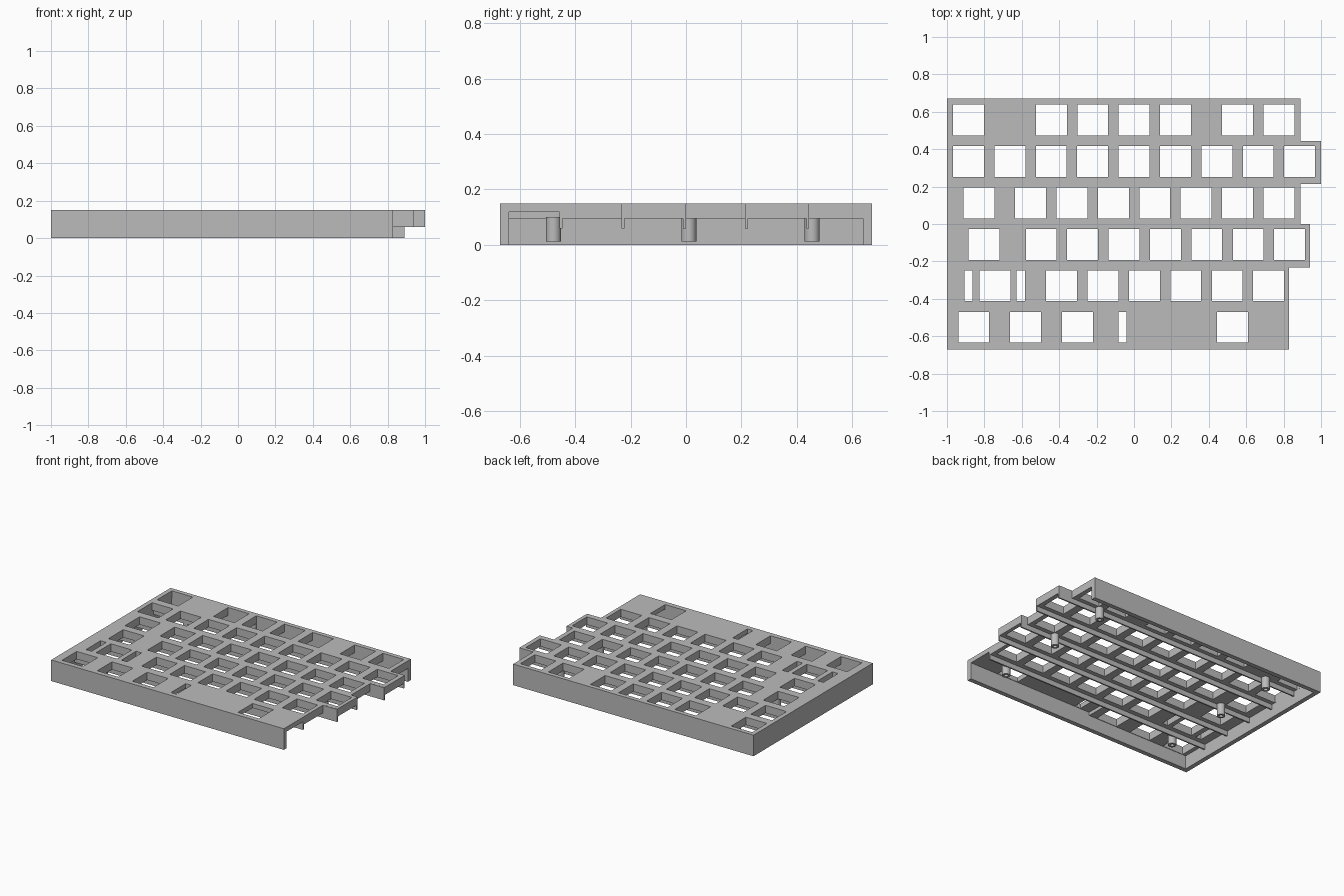
import bpy, bmesh, math
from mathutils import Matrix, Vector

default = bpy.data.objects.get("Cube")
if default:
    bpy.data.objects.remove(default, do_unlink=True)

grey = bpy.data.materials.new("plain_grey")
grey.use_nodes = True
colour = (0.5, 0.5, 0.5, 1)
grey.diffuse_color = colour
grey.node_tree.nodes["Principled BSDF"].inputs["Base Color"].default_value = colour

TOP, UNDER, POCKET, RIB = 0.15, 0.095, 0.118, 0.06
PITCH, HOLE = 0.2213, 0.165
LEFT, HALF_Y, WALL = -1.0, 0.67, 0.032


def make_object(name, bm):
    bmesh.ops.recalc_face_normals(bm, faces=bm.faces)
    mesh = bpy.data.meshes.new(name)
    bm.to_mesh(mesh)
    bm.free()
    mesh.materials.append(grey)
    obj = bpy.data.objects.new(name, mesh)
    bpy.context.collection.objects.link(obj)
    return obj


def add_box(bm, x0, x1, y0, y1, z0, z1):
    centre = Vector((x0 + x1, y0 + y1, z0 + z1)) / 2
    size = Matrix.Diagonal((x1 - x0, y1 - y0, z1 - z0, 1))
    bmesh.ops.create_cube(bm, size=1, matrix=Matrix.Translation(centre) @ size)


def cut(target, name, boxes):
    """Subtract a set of separate boxes and bake the result."""
    bm = bmesh.new()
    for b in boxes:
        add_box(bm, *b)
    cutter = make_object(name, bm)
    cutter.hide_render = True
    mod = target.modifiers.new(name, 'BOOLEAN')
    mod.operation, mod.solver, mod.object = 'DIFFERENCE', 'EXACT', cutter
    graph = bpy.context.evaluated_depsgraph_get()
    baked = bpy.data.meshes.new_from_object(target.evaluated_get(graph))
    target.modifiers.clear()
    target.data = baked
    bpy.data.objects.remove(cutter, do_unlink=True)


# Case body: stepped outline, extruded
steps = [(HALF_Y, 0.89), (0.444, 1.0), (0.22, 0.89), (0.0, 0.94), (-0.224, 0.83)]
ends = [y for y, _ in steps[1:]] + [-HALF_Y]
outline = [(LEFT, -HALF_Y), (LEFT, HALF_Y)]
for (y, x), y_end in zip(steps, ends):
    outline += [(x, y), (x, y_end)]
bm = bmesh.new()
base = bm.faces.new([bm.verts.new((x, y, 0)) for x, y in outline])
up = bmesh.ops.extrude_face_region(bm, geom=[base])
bmesh.ops.translate(bm, vec=(0, 0, TOP),
                    verts=[v for v in up["geom"] if isinstance(v, bmesh.types.BMVert)])
case = make_object("case_body", bm)

# Hollow underside, open on the right, with a deeper front pocket
inner = HALF_Y - WALL
cut(case, "cavity_cutter", [(LEFT + WALL, 1.2, -inner, inner, -0.2, UNDER)])
cut(case, "pocket_cutter", [(-0.16, 1.2, -inner, -0.456, 0.05, POCKET)])

# Switch openings: row centre, then (first x, count) runs
rows = [
    (0.556, [(-0.885, 1), (-0.442, 4), (0.553, 2)]),
    (0.335, [(-0.885, 9)]),
    (0.113, [(-0.828, 1), (-0.553, 7)]),
    (-0.109, [(-0.802, 1), (-0.496, 7)]),
    (-0.33, [(-0.744, 1), (-0.387, 6)]),
    (-0.552, [(-0.857, 1), (-0.58, 1), (-0.303, 1), (0.526, 1)]),
]
h = HOLE / 2
holes = []
for y, runs in rows:
    for first, count in runs:
        for i in range(count):
            x = first + i * PITCH
            holes.append((x - h, x + h, y - h, y + h, 0.01, 0.3))
# Narrow stabiliser slots
for x, y in [(-0.885, -0.33), (-0.606, -0.33), (-0.061, -0.552)]:
    holes.append((x - 0.022, x + 0.022, y - h, y + h, 0.01, 0.3))
cut(case, "opening_cutter", holes)

# Thin ribs under the plate, one per row boundary
bm = bmesh.new()
for y, x_end in [(0.434, 1.0), (0.213, 1.0), (-0.01, 0.94), (-0.232, 0.94), (-0.456, 0.83)]:
    add_box(bm, LEFT + WALL, x_end, y, y + 0.01, RIB, TOP - 0.0005)
make_object("row_ribs", bm)


# Hollow screw posts
def screw_post(name, x, y, outer=0.027, bore=0.013, low=0.012, sides=32):
    bm = bmesh.new()
    profile = [(bore, 0.085), (bore, low), (outer, low), (outer, UNDER + 0.005)]
    rings = []
    for r, z in profile:
        rings.append([bm.verts.new((x + r * math.cos(a), y + r * math.sin(a), z))
                      for a in (2 * math.pi * i / sides for i in range(sides))])
    for a, b in zip(rings, rings[1:]):
        for i in range(sides):
            j = (i + 1) % sides
            bm.faces.new((a[i], a[j], b[j], b[i]))
    bm.faces.new(rings[0])
    bm.faces.new(rings[-1])
    post = make_object(name, bm)
    bpy.ops.object.select_all(action='DESELECT')
    post.select_set(True)
    bpy.context.view_layer.objects.active = post
    bpy.ops.object.shade_smooth_by_angle(angle=math.radians(35))


for side, x in (("left", 0.67), ("right", -0.72)):
    for place, y in (("back", 0.455), ("middle", 0.01), ("front", -0.478)):
        screw_post(f"{place}_{side}_post", x, y)
